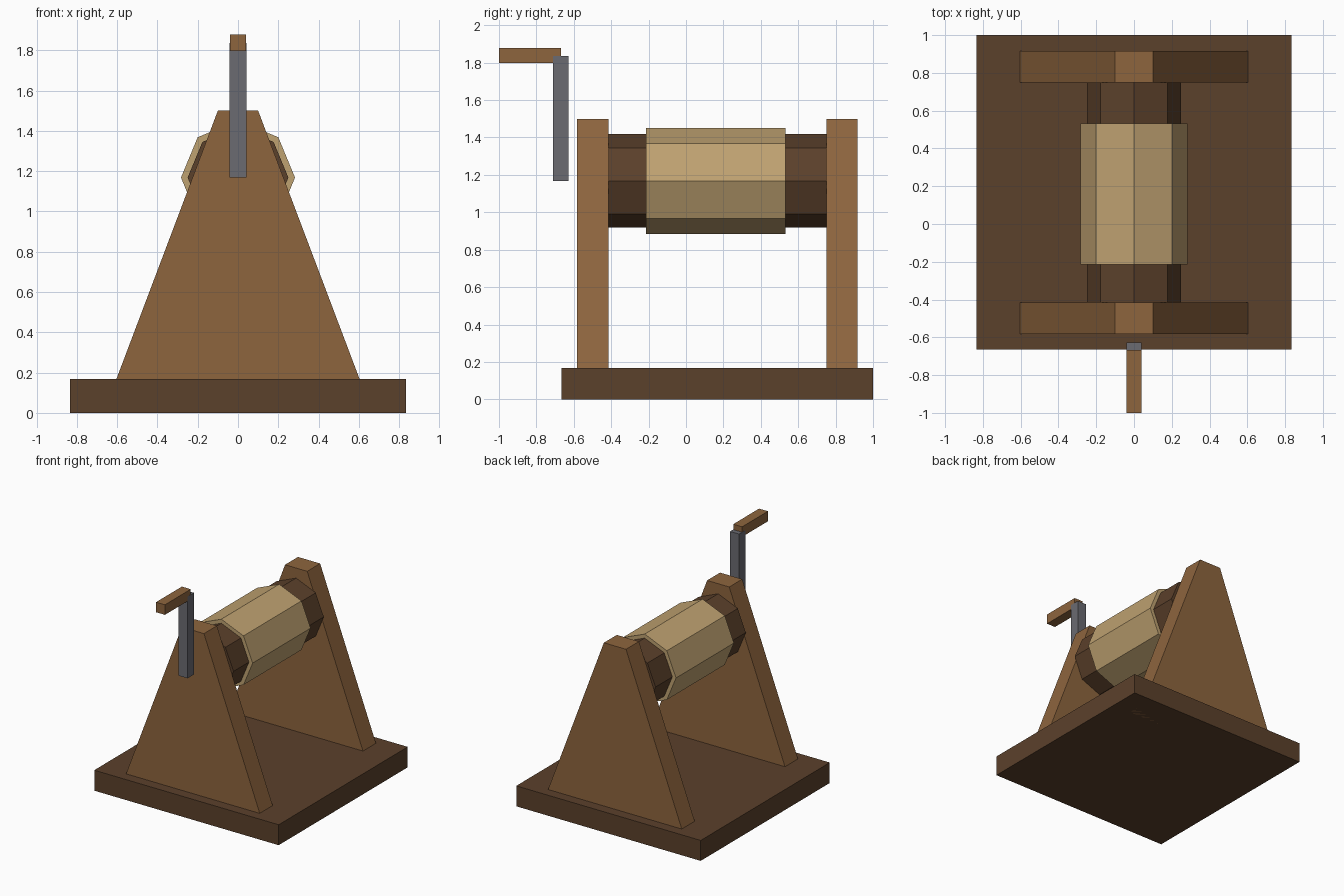
import bpy, bmesh, math

if "Cube" in bpy.data.objects:
    bpy.data.objects.remove(bpy.data.objects["Cube"])


def material(name, rgb):
    m = bpy.data.materials.new(name)
    m.diffuse_color = (*rgb, 1)
    m.use_nodes = True
    m.node_tree.nodes["Principled BSDF"].inputs["Base Color"].default_value = m.diffuse_color
    return m


dark_wood = material("dark_wood", (0.105, 0.052, 0.024))
wood = material("wood", (0.27, 0.13, 0.048))
hemp = material("hemp", (0.52, 0.36, 0.165))
iron = material("iron", (0.145, 0.145, 0.165))


def prism(name, profile, y0, y1, mat):
    """Extrude an (x, z) profile along y."""
    bm = bmesh.new()
    face = bm.faces.new([bm.verts.new((x, y0, z)) for x, z in profile])
    ext = bmesh.ops.extrude_face_region(bm, geom=[face], use_keep_orig=True)
    moved = [g for g in ext["geom"] if isinstance(g, bmesh.types.BMVert)]
    bmesh.ops.translate(bm, verts=moved, vec=(0, y1 - y0, 0))
    bmesh.ops.recalc_face_normals(bm, faces=bm.faces)
    me = bpy.data.meshes.new(name)
    bm.to_mesh(me)
    bm.free()
    me.materials.append(mat)
    ob = bpy.data.objects.new(name, me)
    bpy.context.collection.objects.link(ob)
    return ob


def rect(half, z0, z1):
    return [(-half, z0), (half, z0), (half, z1), (-half, z1)]


def octagon(r, z):
    return [(r * math.cos(i * math.pi / 4), z + r * math.sin(i * math.pi / 4))
            for i in range(8)]


AXIS_Z = 1.168

# Base slab
prism("base", rect(0.833, 0, 0.167), -0.665, 1.0, dark_wood)

# Tapered end supports, running down through the base
taper = [(-0.667, 0), (0.667, 0), (0.1, 1.5), (-0.1, 1.5)]
prism("front_support", taper, -0.582, -0.415, wood)
prism("back_support", taper, 0.75, 0.917, wood)

# Roller between the supports, with the rope winding around it
prism("roller", octagon(0.25, AXIS_Z), -0.415, 0.75, dark_wood)
prism("rope_winding", octagon(0.283, AXIS_Z), -0.215, 0.533, hemp)

# Crank arm and handle
prism("crank_arm", rect(0.041, AXIS_Z, 1.835), -0.71, -0.627, iron)
prism("crank_handle", rect(0.04, 1.797, 1.879), -1.0, -0.667, wood)
